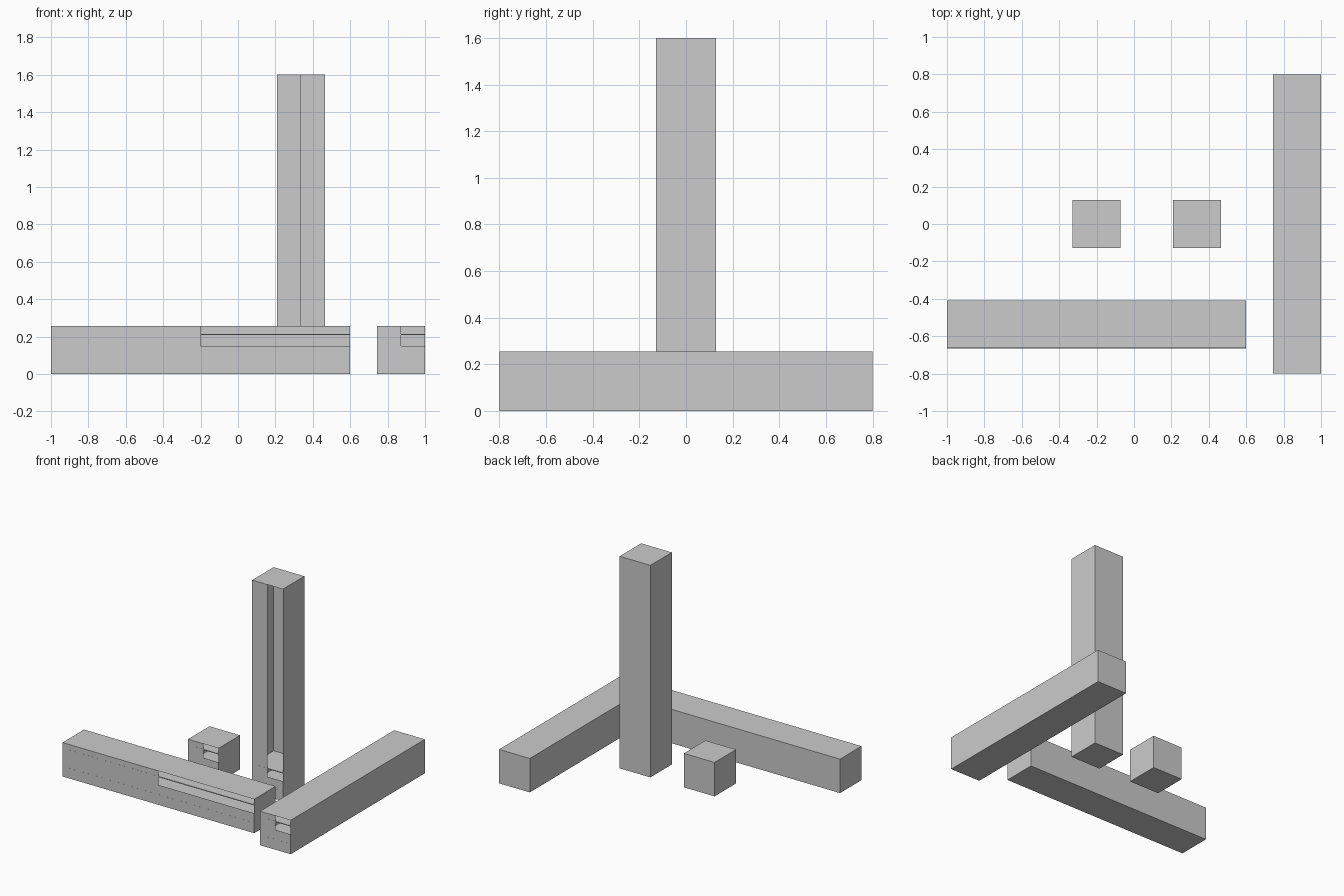
import bpy, bmesh

if "Cube" in bpy.data.objects:
    bpy.data.objects.remove(bpy.data.objects["Cube"])

W = 0.256          # module width
L = 1.6            # stretched length
STEP = 0.536       # spacing between modules
SILL = 0.15        # bottom of the front opening
SHELF_Z = (0.075, 0.212)
SHELF_T = 0.006


def make_object(name, bm):
    mesh = bpy.data.meshes.new(name)
    bm.to_mesh(mesh)
    bm.free()
    ob = bpy.data.objects.new(name, mesh)
    bpy.context.collection.objects.link(ob)
    return ob


def add_box(bm, lo, hi):
    verts = bmesh.ops.create_cube(bm, size=1)["verts"]
    for v in verts:
        for i in range(3):
            v.co[i] = hi[i] if v.co[i] > 0 else lo[i]


def module(name, cx, cy, sx, sy, sz):
    x0, x1 = cx - sx / 2, cx + sx / 2
    y0, y1 = cy - sy / 2, cy + sy / 2

    # hollow thin shell, front cut at mid width and sill, upper right left open
    bm = bmesh.new()
    add_box(bm, (x0, y0, 0), (x1, y1, sz))
    front = [f for f in bm.faces if f.calc_center_median().y < y0 + 1e-4]
    bmesh.ops.delete(bm, geom=front, context='FACES_ONLY')

    def panel(a, b, c, d):
        bm.faces.new([bm.verts.new((x, y0, z))
                      for x, z in ((a, c), (b, c), (b, d), (a, d))])
    panel(x0, cx, SILL, sz)
    panel(x0, cx, 0, SILL)
    panel(cx, x1, 0, SILL)
    bmesh.ops.remove_doubles(bm, verts=bm.verts, dist=1e-5)
    make_object(name + "_shell", bm)

    # two thin inner shelves whose edges just show on the front
    bm = bmesh.new()
    for z in SHELF_Z:
        add_box(bm, (x0 + .0005, y0 - .0005, z - SHELF_T / 2),
                (x1 - .0005, y1 - .0005, z + SHELF_T / 2))
    make_object(name + "_shelves", bm)


module("cube", -0.2, 0, W, W, W)
module("pillar", -0.2 + STEP, 0, W, W, L)
module("side_beam", -0.2 + 2 * STEP, 0, W, L, W)
module("front_beam", -0.2, -STEP, L, W, W)
